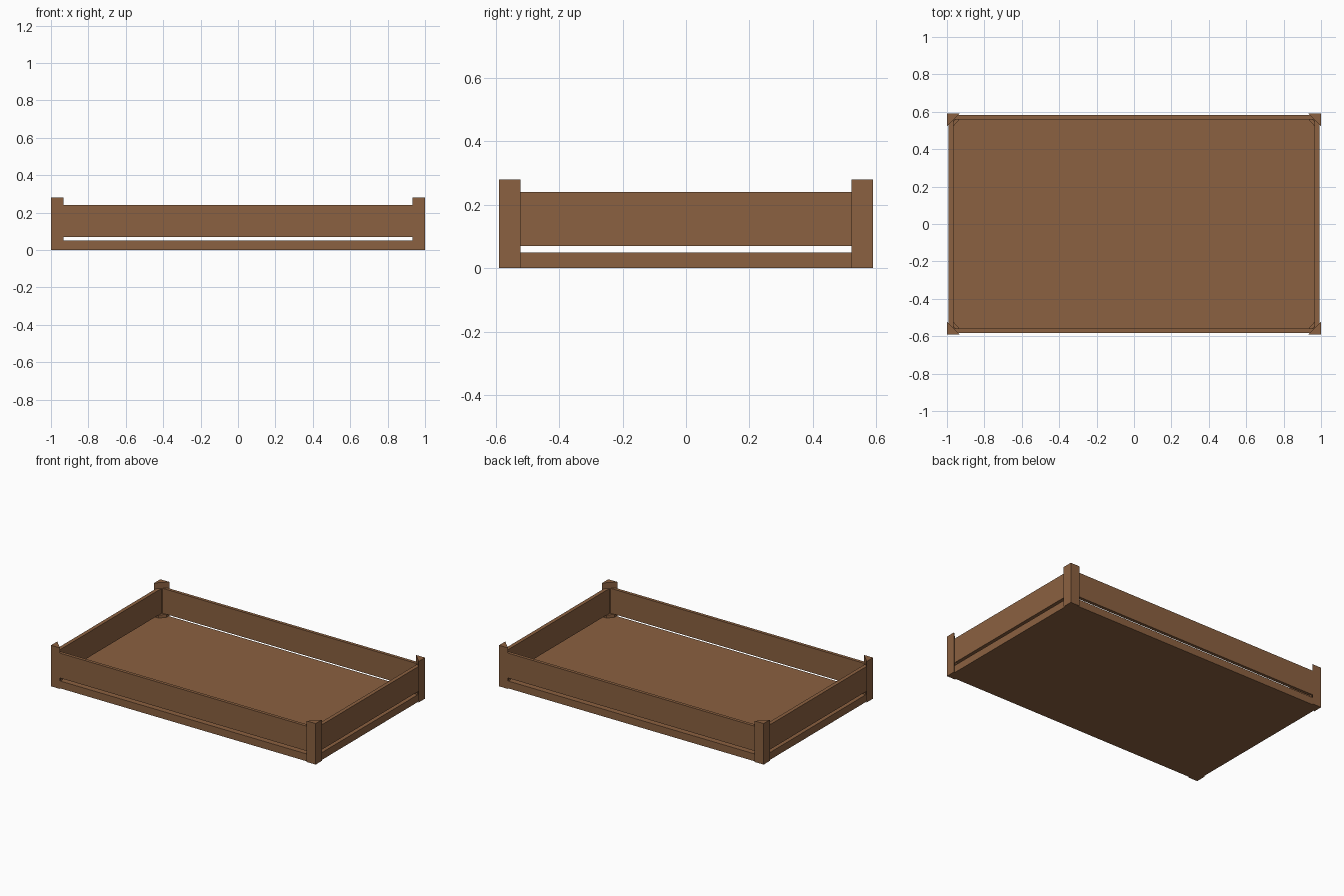
import bpy, bmesh

cube = bpy.data.objects.get("Cube")
if cube:
    bpy.data.objects.remove(cube, do_unlink=True)

wood = bpy.data.materials.new("brown_wood")
wood.use_nodes = True
colour = (0.258, 0.119, 0.052, 1)
wood.diffuse_color = colour
wood.node_tree.nodes["Principled BSDF"].inputs["Base Color"].default_value = colour


def prism(name, outline, bottom, top):
    """Extrude a plan outline between two heights."""
    bm = bmesh.new()
    face = bm.faces.new([bm.verts.new((x, y, bottom)) for x, y in outline])
    out = bmesh.ops.extrude_face_region(bm, geom=[face])
    verts = [v for v in out["geom"] if isinstance(v, bmesh.types.BMVert)]
    bmesh.ops.translate(bm, verts=verts, vec=(0, 0, top - bottom))
    bmesh.ops.recalc_face_normals(bm, faces=bm.faces)
    mesh = bpy.data.meshes.new(name)
    bm.to_mesh(mesh)
    bm.free()
    mesh.materials.append(wood)
    obj = bpy.data.objects.new(name, mesh)
    bpy.context.collection.objects.link(obj)


X, Y = 1.0, 0.59            # outer corner of the posts
LEG = 0.068                 # leg of the triangular post
WX, WY = 0.992, 0.582       # outer faces of walls and floor
IX, IY = 0.966, 0.56        # inner faces of the walls
FLOOR, GAP, RIM, POST = 0.05, 0.07, 0.24, 0.28
DIAG = X + Y - LEG          # x + y along the diagonal post face

# Floor board with corners cut to meet the posts
octagon = [(DIAG - WY, WY), (WX, DIAG - WX), (WX, WX - DIAG), (DIAG - WY, -WY)]
prism("floor", octagon + [(-x, -y) for x, y in octagon], 0, FLOOR)

# Long and short walls, raised above the floor, ends mitred to the posts
for s, side in ((-1, "front"), (1, "back")):
    a, b = DIAG - WY, DIAG - IY
    prism(side + "_wall", [(-a, s * WY), (a, s * WY), (b, s * IY), (-b, s * IY)], GAP, RIM)
for s, side in ((-1, "right"), (1, "left")):
    a, b = DIAG - WX, DIAG - IX
    prism(side + "_wall", [(s * WX, -a), (s * WX, a), (s * IX, b), (s * IX, -b)], GAP, RIM)

# Triangular corner posts, each with a small support under the walls
for sx, xname in ((-1, "right"), (1, "left")):
    for sy, yname in ((-1, "front"), (1, "back")):
        label = f"{yname}_{xname}"
        prism(label + "_post",
              [(sx * X, sy * Y), (sx * (X - LEG), sy * Y), (sx * X, sy * (Y - LEG))], 0, POST)
        ex, ey = X - LEG, Y - LEG
        prism(label + "_support",
              [(sx * ex, sy * WY), (sx * ex, sy * IY), (sx * IX, sy * ey), (sx * WX, sy * ey)],
              FLOOR, GAP)
